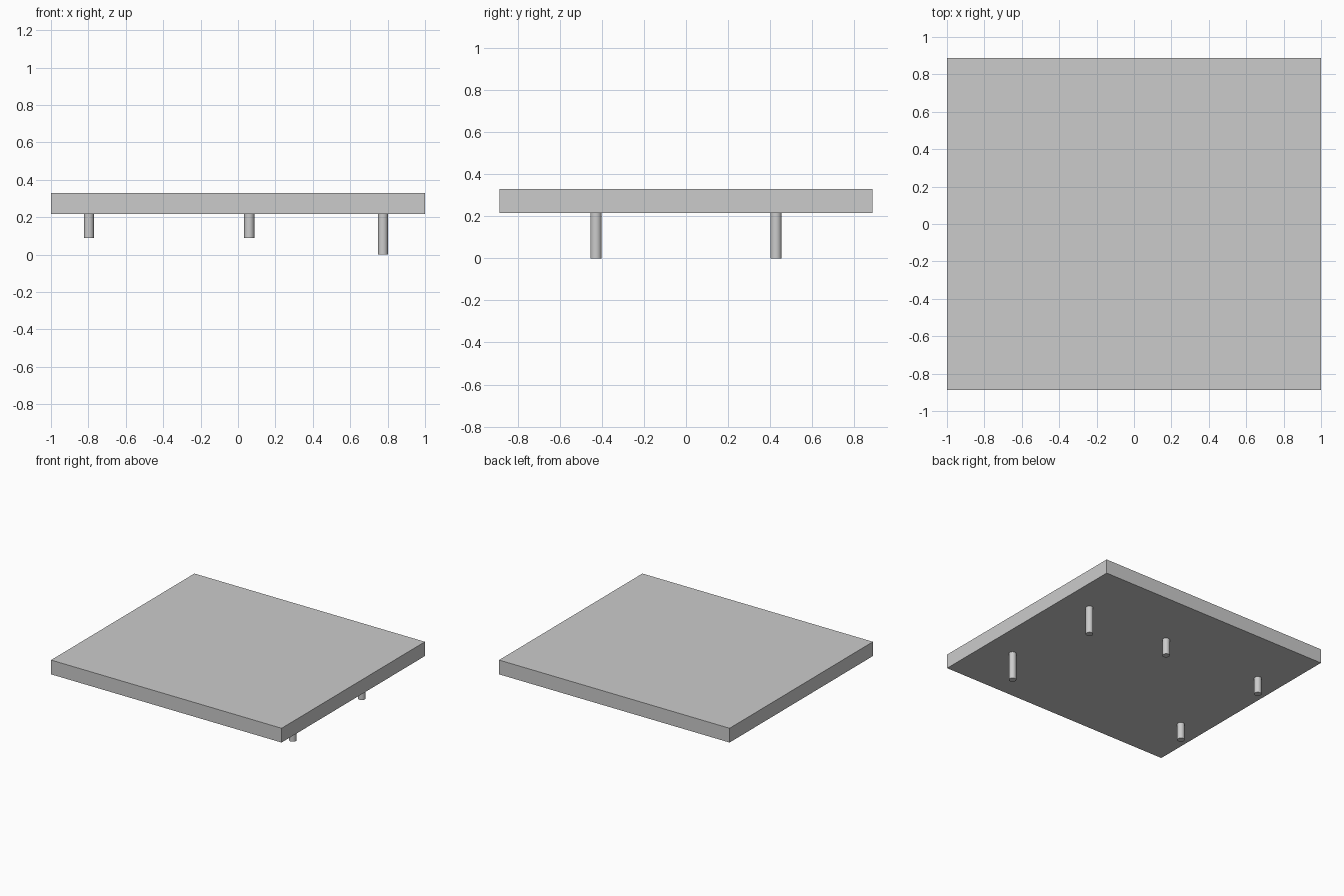
import bpy

cube = bpy.data.objects.get("Cube")
if cube:
    bpy.data.objects.remove(cube, do_unlink=True)

grey = bpy.data.materials.new("plain_grey")
grey.use_nodes = True
colour = (0.6, 0.6, 0.6, 1)
grey.diffuse_color = colour
grey.node_tree.nodes["Principled BSDF"].inputs["Base Color"].default_value = colour

PLATE_BOTTOM, PLATE_TOP = 0.217, 0.329
PIN_RADIUS = 0.027
PIN_Y = 0.428


def finish(name):
    obj = bpy.context.object
    obj.name = name
    obj.data.materials.append(grey)
    return obj


# Flat slab
bpy.ops.mesh.primitive_cube_add(size=1, location=(0, 0, (PLATE_BOTTOM + PLATE_TOP) / 2))
slab = finish("slab")
slab.scale = (2, 1.776, PLATE_TOP - PLATE_BOTTOM)
bpy.ops.object.transform_apply(location=False, rotation=False, scale=True)


def pin(name, x, y, bottom):
    """Round pin hanging from the underside of the slab."""
    bpy.ops.mesh.primitive_cylinder_add(
        vertices=32, radius=PIN_RADIUS, depth=PLATE_BOTTOM - bottom,
        location=(x, y, (PLATE_BOTTOM + bottom) / 2))
    finish(name)
    bpy.ops.object.shade_smooth_by_angle()


# Two long pins on the left, two short pins on the right
for side, y in (("front", -PIN_Y), ("back", PIN_Y)):
    pin(side + "_long_pin", 0.775, y, 0)
    pin(side + "_short_pin", -0.797, y, 0.088)

# Single short pin near the middle, at the back only
pin("middle_short_pin", 0.06, PIN_Y, 0.088)
